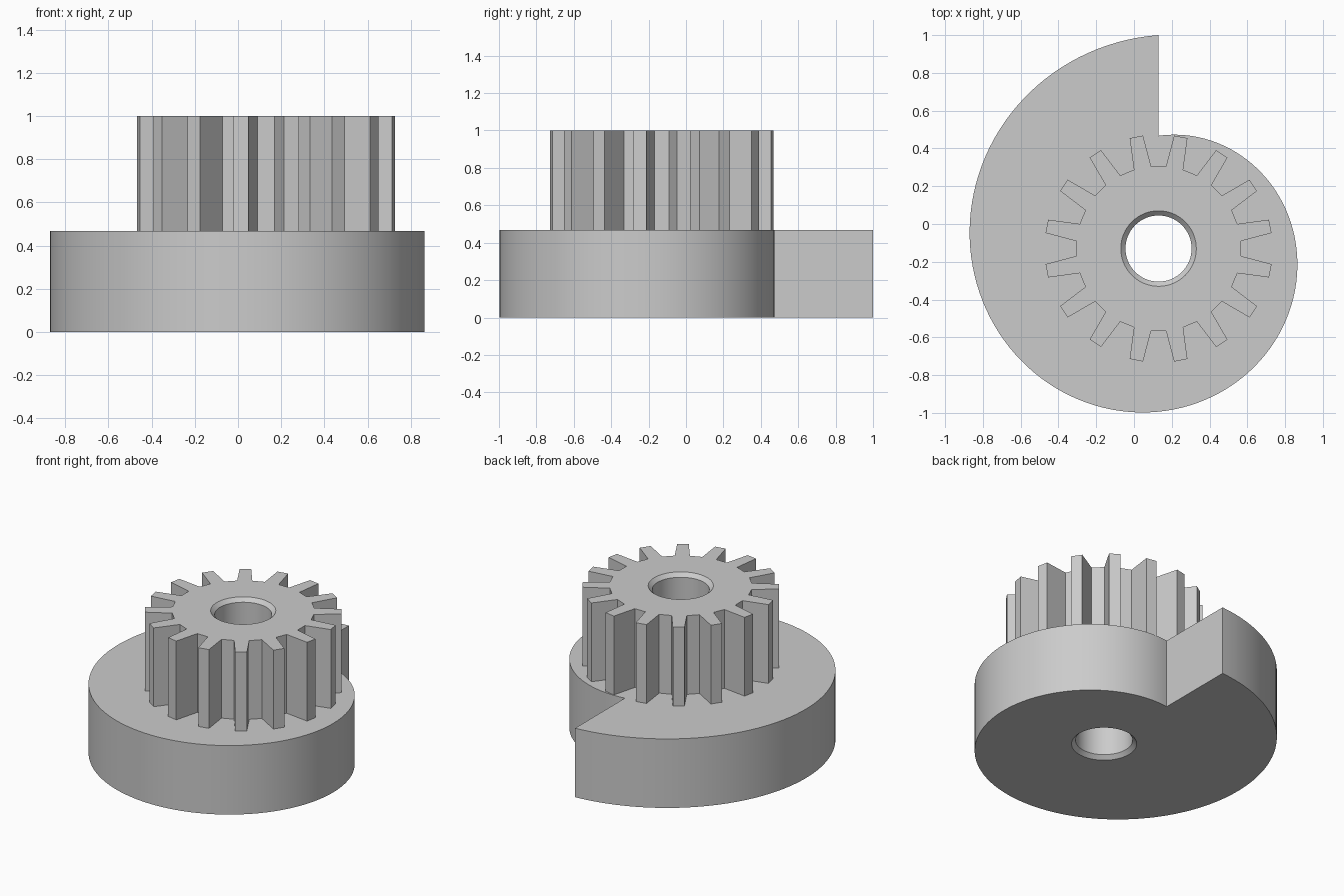
import bpy
import bmesh
from math import cos, sin, pi, radians

default = bpy.data.objects.get("Cube")
if default:
    bpy.data.objects.remove(default, do_unlink=True)

AXIS = (0.13, -0.13)      # shared axis of cam, gear and bore
CAM_TOP = 0.467
TOP = 1.0
BORE, RIM = 0.175, 0.2    # bore radius and chamfer mouth radius

grey = bpy.data.materials.new("plain grey")
grey.use_nodes = True
colour = (0.6, 0.6, 0.6, 1)
grey.diffuse_color = colour
grey.node_tree.nodes["Principled BSDF"].inputs["Base Color"].default_value = colour


def polar(r, a, z):
    return (AXIS[0] + r * cos(a), AXIS[1] + r * sin(a), z)


def make_object(name, bm):
    bmesh.ops.recalc_face_normals(bm, faces=bm.faces)
    mesh = bpy.data.meshes.new(name)
    bm.to_mesh(mesh)
    bm.free()
    mesh.materials.append(grey)
    obj = bpy.data.objects.new(name, mesh)
    bpy.context.collection.objects.link(obj)
    return obj


def prism(name, outline, z0, z1):
    """Extrude a list of (radius, angle) points from z0 to z1."""
    bm = bmesh.new()
    face = bm.faces.new([bm.verts.new(polar(r, a, z0)) for r, a in outline])
    grown = bmesh.ops.extrude_face_region(bm, geom=[face], use_keep_orig=True)
    moved = [v for v in grown["geom"] if isinstance(v, bmesh.types.BMVert)]
    bmesh.ops.translate(bm, verts=moved, vec=(0, 0, z1 - z0))
    return make_object(name, bm)


def lathe(name, profile, steps=64):
    """Closed solid of revolution from (radius, z) points."""
    bm = bmesh.new()
    rings = [[bm.verts.new(polar(r, 2 * pi * i / steps, z)) for i in range(steps)]
             for r, z in profile]
    for low, high in zip(rings, rings[1:]):
        for i in range(steps):
            j = (i + 1) % steps
            bm.faces.new((low[i], low[j], high[j], high[i]))
    bm.faces.new(rings[0])
    bm.faces.new(rings[-1])
    return make_object(name, bm)


# Spiral cam: radius shrinks evenly over one turn, leaving a radial step
STEPS = 128
spiral = [(1.13 - 0.533 * i / STEPS, pi / 2 + 2 * pi * i / STEPS)
          for i in range(STEPS + 1)]
cam = prism("spiral_cam", spiral, 0, CAM_TOP)

# Spur gear with tapered teeth
TEETH = 16
tooth = [(0.437, -6.1), (0.604, -3.4), (0.604, 3.4), (0.437, 6.1)]
teeth = [(r, radians(a + (k + 0.5) * 360 / TEETH))
         for k in range(TEETH) for r, a in tooth]
gear = prism("spur_gear", teeth, CAM_TOP, TOP)

# Chamfered bore through both parts
c = RIM - BORE
over = 0.05
cutter = lathe("bore_cutter", [(RIM + over, -over), (BORE, c),
                               (BORE, TOP - c), (RIM + over, TOP + over)])
cutter.hide_render = True

for part in (cam, gear):
    cut = part.modifiers.new("bore", 'BOOLEAN')
    cut.operation = 'DIFFERENCE'
    cut.solver = 'EXACT'
    cut.object = cutter
    bpy.ops.object.select_all(action='DESELECT')
    part.select_set(True)
    bpy.context.view_layer.objects.active = part
    bpy.ops.object.modifier_apply(modifier=cut.name)
    bpy.ops.object.shade_smooth_by_angle(angle=radians(30))

bpy.data.objects.remove(cutter, do_unlink=True)
